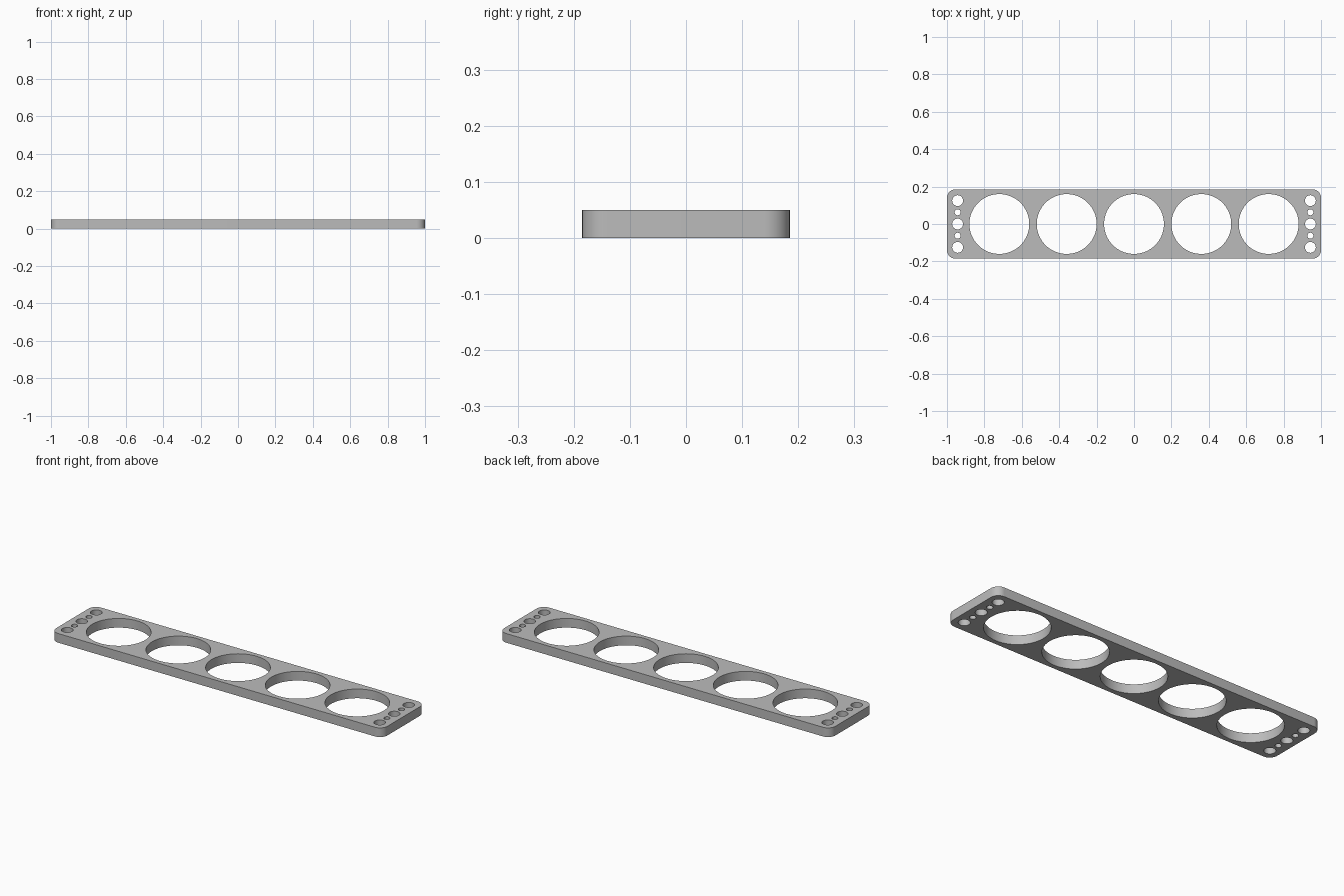
import bpy
import bmesh
from math import sin, cos, pi, radians

cube = bpy.data.objects.get("Cube")
if cube:
    bpy.data.objects.remove(cube, do_unlink=True)

HALF_LENGTH, HALF_WIDTH, THICKNESS = 1.0, 0.185, 0.05
CORNER_RADIUS = 0.045

grey = bpy.data.materials.new("plain_grey")
grey.use_nodes = True
colour = (0.5, 0.5, 0.5, 1)
grey.diffuse_color = colour
grey.node_tree.nodes["Principled BSDF"].inputs["Base Color"].default_value = colour


def arc(cx, cy, radius, start, sweep, steps):
    return [(cx + radius * cos(start + sweep * i / steps),
             cy + radius * sin(start + sweep * i / steps)) for i in range(steps + 1)]


def add_loop(curve, points):
    spline = curve.splines.new("POLY")
    spline.points.add(len(points) - 1)
    for point, (x, y) in zip(spline.points, points):
        point.co = (x, y, 0, 1)
    spline.use_cyclic_u = True


def add_hole(curve, x, y, radius, steps):
    add_loop(curve, arc(x, y, radius, 0, 2 * pi, steps)[:-1])


# Filled outline with rounded corners
curve = bpy.data.curves.new("plate_profile", "CURVE")
curve.dimensions = "2D"
curve.fill_mode = "BOTH"
curve.extrude = THICKNESS / 2
outline = []
for i, (sx, sy) in enumerate([(1, 1), (-1, 1), (-1, -1), (1, -1)]):
    outline += arc(sx * (HALF_LENGTH - CORNER_RADIUS), sy * (HALF_WIDTH - CORNER_RADIUS),
                   CORNER_RADIUS, i * pi / 2, pi / 2, 12)
add_loop(curve, outline)

# Row of five large openings
for i in range(-2, 3):
    add_hole(curve, i * 0.36, 0, 0.16, 72)

# Mounting holes at both ends, alternating large and small
for side in (-1, 1):
    for i in range(-2, 3):
        add_hole(curve, side * 0.943, i * 0.0625, 0.016 if i % 2 else 0.029, 32)

# Turn the profile into a welded mesh plate
profile = bpy.data.objects.new("plate_profile", curve)
bpy.context.collection.objects.link(profile)
bpy.context.view_layer.update()
evaluated = profile.evaluated_get(bpy.context.evaluated_depsgraph_get())
mesh = bpy.data.meshes.new_from_object(evaluated)
bpy.data.objects.remove(profile, do_unlink=True)

bm = bmesh.new()
bm.from_mesh(mesh)
bmesh.ops.remove_doubles(bm, verts=bm.verts, dist=0.0001)
bmesh.ops.translate(bm, verts=bm.verts, vec=(0, 0, THICKNESS / 2))
bmesh.ops.recalc_face_normals(bm, faces=bm.faces)
bm.to_mesh(mesh)
bm.free()

mesh.name = "perforated_plate"
mesh.materials.clear()
mesh.materials.append(grey)
plate = bpy.data.objects.new("perforated_plate", mesh)
bpy.context.collection.objects.link(plate)
bpy.ops.object.select_all(action="DESELECT")
plate.select_set(True)
bpy.context.view_layer.objects.active = plate
bpy.ops.object.shade_smooth_by_angle(angle=radians(30))
